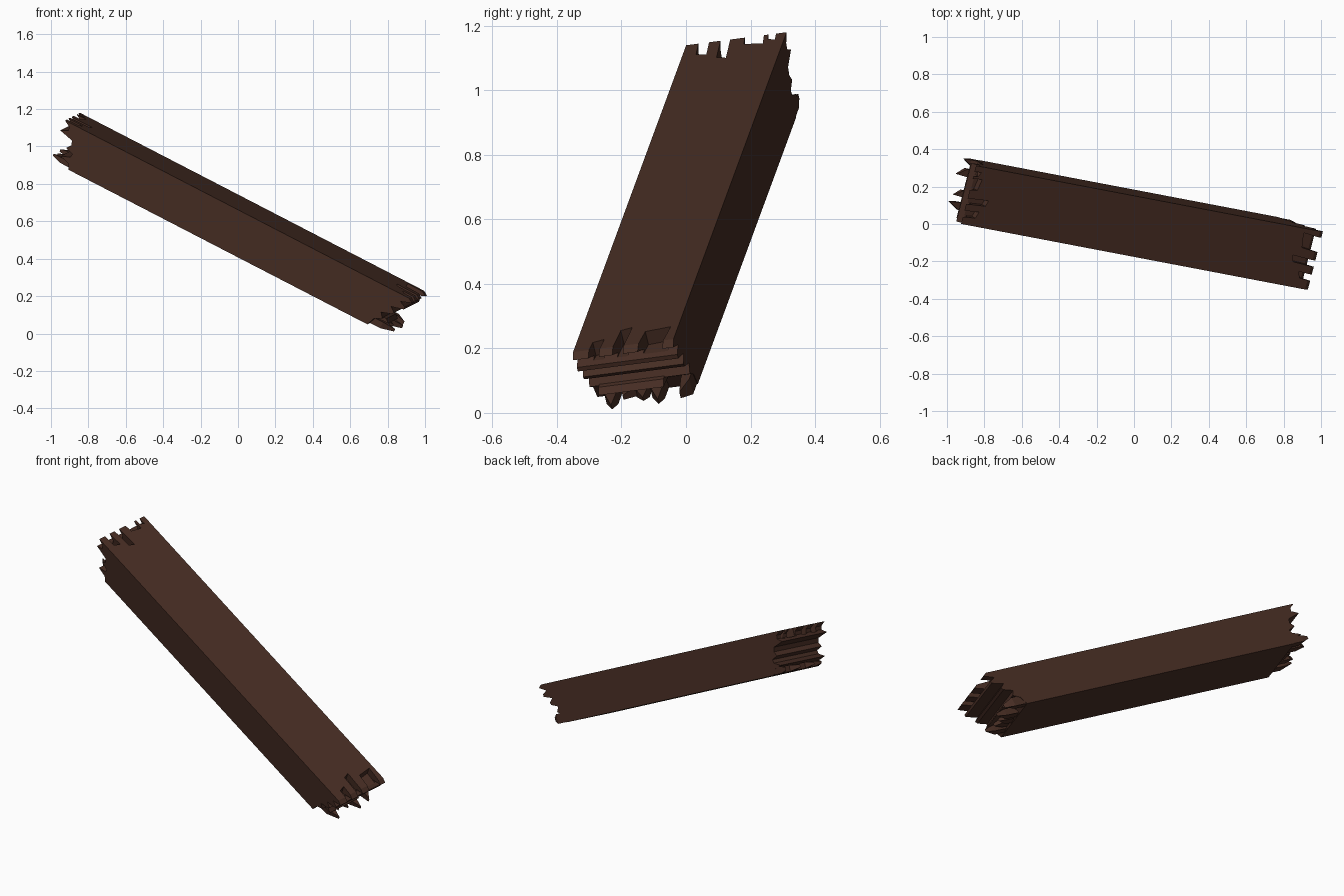
import bpy, bmesh
from mathutils import Vector, Matrix

if "Cube" in bpy.data.objects:
    bpy.data.objects.remove(bpy.data.objects["Cube"])

# Beam frame: s runs along the beam, u across it, v out of its upper face
d = Vector((0.876, -0.167, -0.453)).normalized()
w = Vector((0.248, 0.960, 0.124))
w = (w - d * w.dot(d)).normalized()
n = d.cross(w)
FRAME = Matrix.Translation((0, 0.004, 0.575)) @ Matrix((d, w, n)).transposed().to_4x4()
HW, HH = 0.162, 0.116

wood = bpy.data.materials.new("dark brown wood")
wood.diffuse_color = (0.062, 0.026, 0.017, 1)
wood.use_nodes = True
wood.node_tree.nodes["Principled BSDF"].inputs["Base Color"].default_value = wood.diffuse_color


def add_prism(bm, low, high):
    """Closed solid between two matching outlines."""
    a = [bm.verts.new(p) for p in low]
    b = [bm.verts.new(p) for p in high]
    bm.faces.new(a)
    bm.faces.new(b[::-1])
    for i in range(len(a)):
        j = (i + 1) % len(a)
        bm.faces.new((a[j], a[i], b[i], b[j]))


def finish(bm, name):
    bmesh.ops.recalc_face_normals(bm, faces=bm.faces[:])
    me = bpy.data.meshes.new(name)
    bm.to_mesh(me)
    bm.free()
    me.materials.append(wood)
    ob = bpy.data.objects.new(name, me)
    ob.matrix_world = FRAME
    bpy.context.collection.objects.link(ob)
    return ob


# Beam body: side profile with broken, ridged ends
upper = [(-0.935, -HH), (-0.95, -0.085), (-1.005, -0.07), (-0.955, -0.05), (-0.95, -0.03),
         (-0.995, -0.015), (-0.975, 0.01), (-0.985, 0.035), (-1.065, 0.055),
         (-1.025, 0.075), (-1.03, 0.095), (-1.065, HH)]
lower = [(1.035, HH), (1.06, 0.10), (1.0, 0.078), (1.035, 0.062), (1.035, 0.048),
         (0.965, 0.03), (0.995, 0.008), (0.985, -0.005), (0.93, -0.022),
         (0.95, -0.05), (0.91, -0.07), (0.89, -HH)]
bm = bmesh.new()
prof = upper + lower
add_prism(bm, [(s, -HW, v) for s, v in prof], [(s, HW, v) for s, v in prof])
body = finish(bm, "beam_body")

# Notches broken into the upper face at both ends: u from, u to, reach, skew
bm = bmesh.new()
notches = {-1: [(-0.125, -0.09, 0.99, 0.008), (-0.052, -0.02, 0.95, 0.008),
                (0.022, 0.085, 1.02, 0.01), (0.10, 0.125, 1.035, 0.006)],
           1: [(-0.115, -0.08, 0.985, 0.008), (-0.035, 0.0, 0.925, 0.008),
               (0.045, 0.125, 0.955, 0.012)]}
for side, rows in notches.items():
    for u0, u1, reach, k in rows:
        q = [(side * reach, u0 + k), (side * 1.2, u0 - k),
             (side * 1.2, u1 - k), (side * (reach - 0.012), u1 + k)]
        add_prism(bm, [(s, u, 0.07) for s, u in q], [(s, u, 0.2) for s, u in q])
cutter = finish(bm, "notch_cutter")
cutter.hide_render = True
mod = body.modifiers.new("notches", 'BOOLEAN')
mod.operation, mod.solver, mod.object = 'DIFFERENCE', 'EXACT', cutter
bpy.context.view_layer.objects.active = body
bpy.ops.object.modifier_apply(modifier="notches")
bpy.data.objects.remove(cutter)


# Splinters along the lower edge: u centre, width, tip, tip shift, v bottom, v top
def splinters(name, side, root, rows):
    bm = bmesh.new()
    for u, wd, tip, bend, v0, v1 in rows:
        h = wd / 2
        mid = root + (tip - root) * 0.6
        q = [(root, u - h), (mid, u - h), (tip, u + bend), (mid + 0.015, u + h), (root, u + h)]
        t = (v1 - v0) * 0.3
        add_prism(bm, [(side * s, a, v0 + (t if i == 2 else 0)) for i, (s, a) in enumerate(q)],
                  [(side * s, a, v1 - (t if i == 2 else 0)) for i, (s, a) in enumerate(q)])
    return finish(bm, name)


splinters("upper_end_splinters", -1, 0.90, [
    (-0.10, 0.042, 1.058, 0.015, -0.113, -0.085), (-0.03, 0.035, 1.045, -0.014, -0.113, -0.08),
    (0.025, 0.05, 0.99, 0.0, -0.113, -0.08), (0.085, 0.042, 1.06, -0.016, -0.113, -0.078),
    (0.142, 0.038, 1.04, 0.015, -0.114, -0.075)])
splinters("lower_end_splinters", 1, 0.85, [
    (-0.10, 0.04, 1.025, 0.012, -0.112, -0.075), (-0.045, 0.05, 0.98, -0.012, -0.105, -0.07),
    (-0.005, 0.045, 0.99, 0.012, -0.112, -0.08), (0.05, 0.042, 1.03, 0.014, -0.112, -0.072),
    (0.145, 0.03, 1.015, -0.012, -0.114, -0.06)])
# Broken ledge behind the lower splinters
bm = bmesh.new()
q = [(0.87, -0.07), (0.985, -0.066), (0.965, -0.048), (0.87, -0.04)]
add_prism(bm, [(s, -0.13, v) for s, v in q], [(s, 0.08, v) for s, v in q])
finish(bm, "lower_end_ledge")
